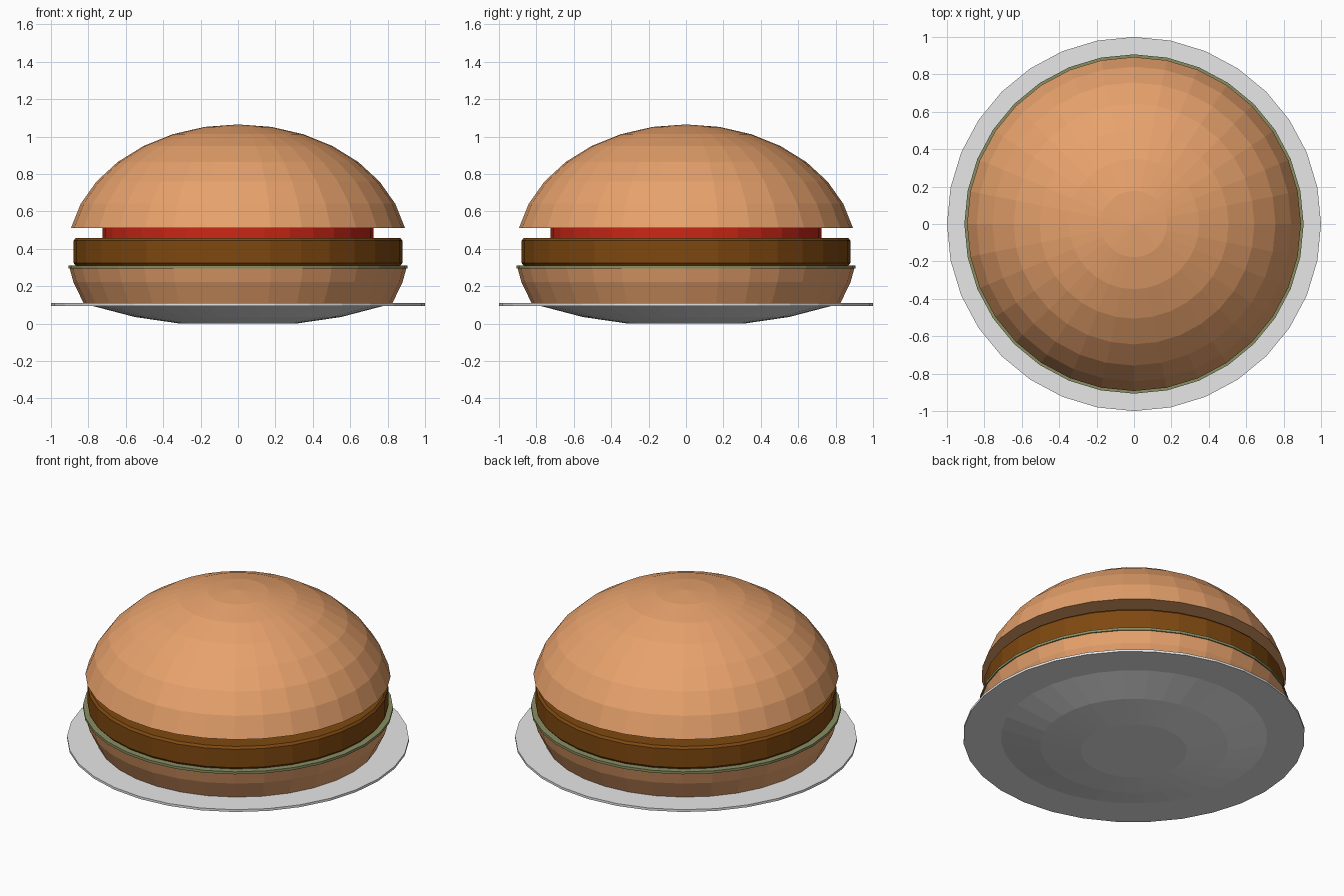
import bpy
import bmesh
import math

if "Cube" in bpy.data.objects:
    bpy.data.objects.remove(bpy.data.objects["Cube"])

SIDES = 32


def material(name, rgb):
    m = bpy.data.materials.new(name)
    m.diffuse_color = (*rgb, 1.0)
    m.use_nodes = True
    m.node_tree.nodes["Principled BSDF"].inputs["Base Color"].default_value = m.diffuse_color
    return m


BUN = material("toasted bun", (0.80, 0.36, 0.15))
MEAT = material("brown meat", (0.21, 0.065, 0.005))
RED = material("tomato red", (0.60, 0.02, 0.008))
GREEN = material("lettuce green", (0.25, 0.27, 0.12))
GREY = material("plate grey", (0.80, 0.80, 0.80))


def lathe(name, profile, mat):
    """Revolve (radius, z) points, bottom to top; the open ends are capped."""
    bm = bmesh.new()
    rings = []
    for r, z in profile:
        if r < 1e-6:
            rings.append([bm.verts.new((0, 0, z))])
        else:
            rings.append([bm.verts.new((r * math.cos(a), r * math.sin(a), z))
                          for a in (2 * math.pi * i / SIDES for i in range(SIDES))])
    for low, high in zip(rings, rings[1:]):
        for i in range(SIDES):
            j = (i + 1) % SIDES
            quad = [low[i % len(low)], low[j % len(low)],
                    high[j % len(high)], high[i % len(high)]]
            bm.faces.new(list(dict.fromkeys(quad)))
    for ring in (rings[0], rings[-1]):
        if len(ring) > 1:
            bm.faces.new(ring)
    bmesh.ops.recalc_face_normals(bm, faces=bm.faces)
    me = bpy.data.meshes.new(name)
    bm.to_mesh(me)
    bm.free()
    me.materials.append(mat)
    ob = bpy.data.objects.new(name, me)
    bpy.context.collection.objects.link(ob)
    return ob


# plate: thin flat rim around a shallow bowl
lathe("plate", [(0.31, 0.0), (0.55, 0.035), (0.78, 0.095), (1.0, 0.095),
                (1.0, 0.11), (0.78, 0.11), (0.55, 0.05), (0.31, 0.015)], GREY)

# buns: the top one is a flattened sphere cut above its equator
lathe("bottom_bun", [(0.825, 0.108), (0.88, 0.222), (0.90, 0.295)], BUN)
step = math.pi / 16
lathe("top_bun", [(0.91 * math.sin(k * step), 0.378 + 0.687 * math.cos(k * step))
                  for k in range(7, -1, -1)], BUN)

# fillings
lathe("lettuce", [(0.907, 0.295), (0.907, 0.311)], GREEN)
lathe("patty", [(0.868, 0.311), (0.88, 0.325), (0.88, 0.443), (0.868, 0.457)], MEAT)
lathe("tomato", [(0.725, 0.457), (0.725, 0.512)], RED)
